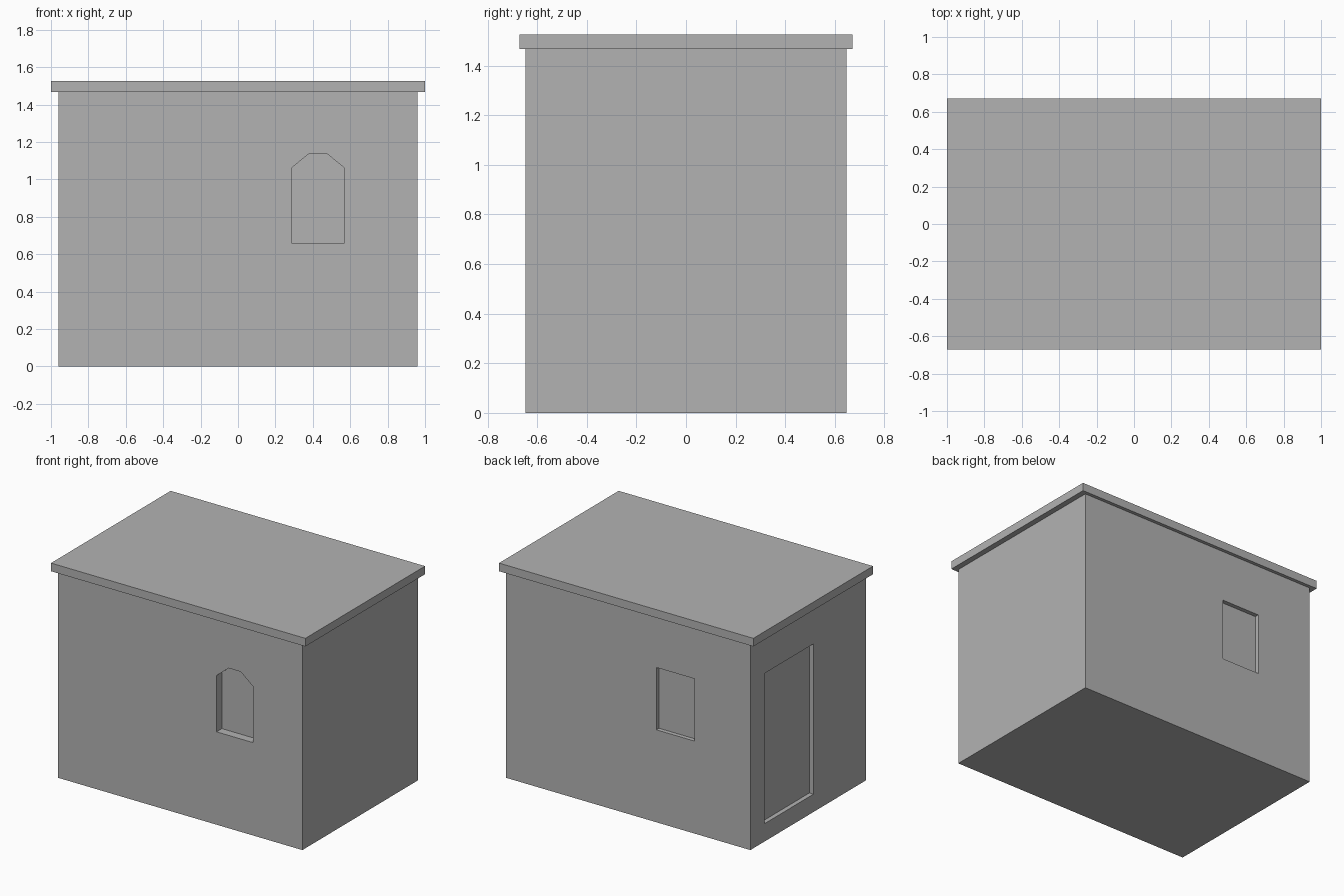
import bpy
import bmesh
from mathutils import Vector

default = bpy.data.objects.get("Cube")
if default:
    bpy.data.objects.remove(default, do_unlink=True)

# One plain plaster colour
plaster = bpy.data.materials.new("plaster_grey")
plaster.use_nodes = True
plaster.diffuse_color = (0.45, 0.45, 0.45, 1)
plaster.node_tree.nodes["Principled BSDF"].inputs["Base Color"].default_value = (0.45, 0.45, 0.45, 1)


def prism(name, outline, push):
    """Solid made by pushing a flat outline along a vector."""
    bm = bmesh.new()
    face = bm.faces.new([bm.verts.new(p) for p in outline])
    result = bmesh.ops.extrude_face_region(bm, geom=[face])
    moved = [v for v in result["geom"] if isinstance(v, bmesh.types.BMVert)]
    bmesh.ops.translate(bm, verts=moved, vec=Vector(push))
    bmesh.ops.recalc_face_normals(bm, faces=bm.faces)
    mesh = bpy.data.meshes.new(name)
    bm.to_mesh(mesh)
    bm.free()
    mesh.materials.append(plaster)
    obj = bpy.data.objects.new(name, mesh)
    bpy.context.collection.objects.link(obj)
    return obj


def slab(name, hx, hy, bottom, top):
    corners = [(-hx, -hy), (hx, -hy), (hx, hy), (-hx, hy)]
    return prism(name, [(x, y, bottom) for x, y in corners], (0, 0, top - bottom))


def recess(target, name, outline, push):
    """Cut a shallow opening into the target."""
    cutter = prism(name, outline, push)
    cutter.hide_render = True
    mod = target.modifiers.new(name, 'BOOLEAN')
    mod.operation = 'DIFFERENCE'
    mod.solver = 'EXACT'
    mod.object = cutter
    bpy.context.view_layer.objects.active = target
    bpy.ops.object.modifier_apply(modifier=name)
    bpy.data.objects.remove(cutter, do_unlink=True)


WX, WY, EAVES, OUT = 0.96, 0.648, 1.467, 0.1

# Main block and overhanging flat roof
walls = slab("walls", WX, WY, 0, EAVES)
slab("roof_slab", 1.0, 0.672, EAVES, 1.525)

# Arched window in the front wall
arch = [(0.285, 0.66), (0.57, 0.66), (0.57, 1.06), (0.475, 1.138), (0.38, 1.138), (0.285, 1.06)]
recess(walls, "front_window", [(x, -WY - OUT, z) for x, z in arch], (0, OUT + 0.06, 0))

# Square-headed window in the back wall
pane = [(-0.52, 0.657), (-0.22, 0.657), (-0.22, 1.1), (-0.52, 1.1)]
recess(walls, "back_window", [(x, WY + OUT, z) for x, z in pane], (0, -OUT - 0.03, 0))

# Doorway in the right-hand wall
door = [(-0.06, 0.127), (0.49, 0.127), (0.49, 1.195), (-0.06, 1.195)]
recess(walls, "side_door", [(-WX - OUT, y, z) for y, z in door], (OUT + 0.032, 0, 0))
